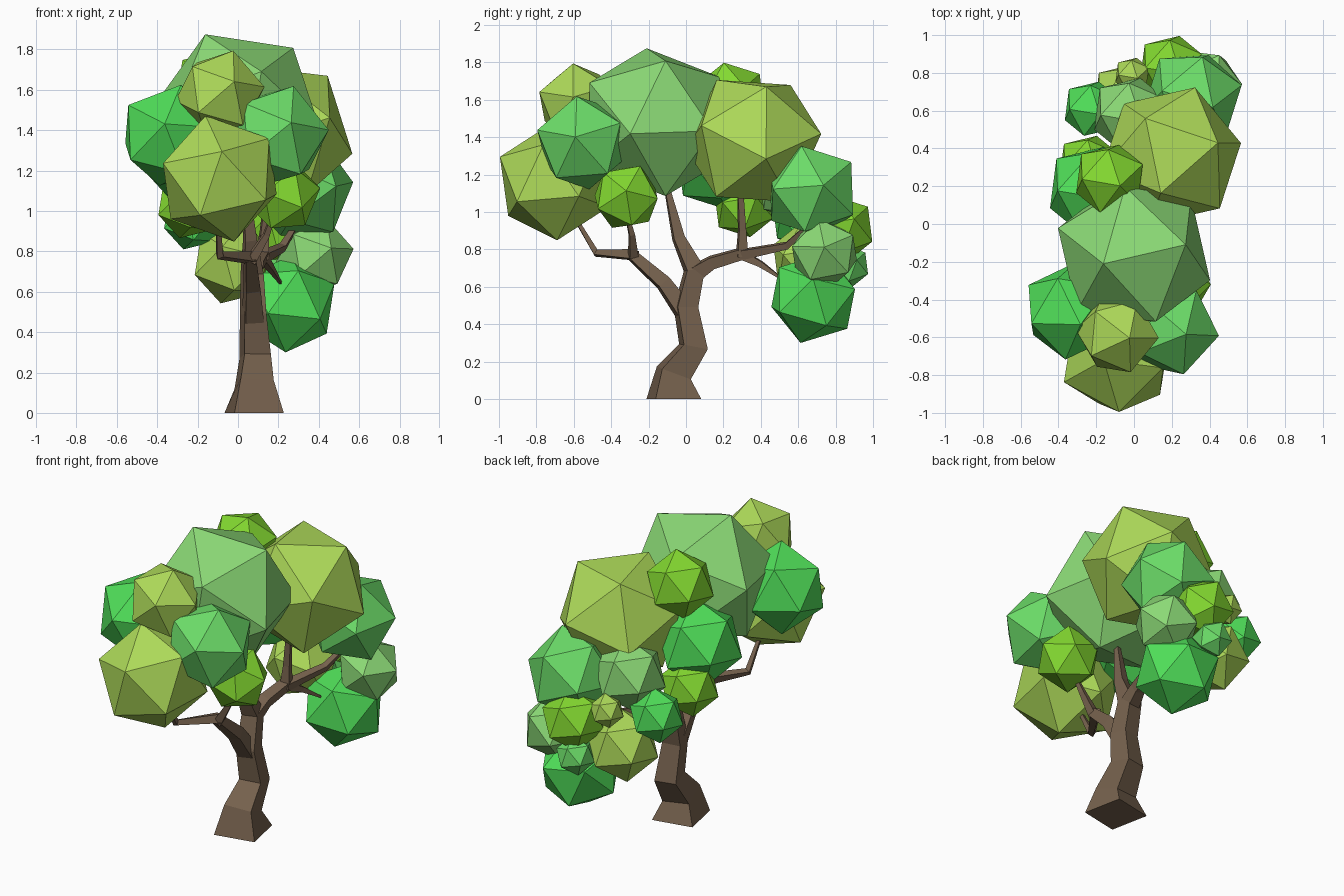
import bpy, bmesh, math
from mathutils import Vector, Matrix

if "Cube" in bpy.data.objects:
    bpy.data.objects.remove(bpy.data.objects["Cube"])


def material(name, rgb):
    m = bpy.data.materials.new(name)
    m.diffuse_color = (*rgb, 1)
    m.use_nodes = True
    m.node_tree.nodes["Principled BSDF"].inputs["Base Color"].default_value = m.diffuse_color
    return m


BARK = material("bark", (0.18, 0.12, 0.075))
LEAF = {
    "sage": material("sage_leaf", (0.26, 0.70, 0.18)),
    "olive": material("olive_leaf", (0.42, 0.70, 0.10)),
    "green": material("green_leaf", (0.15, 0.72, 0.14)),
    "vivid": material("vivid_leaf", (0.08, 0.74, 0.10)),
    "lime": material("lime_leaf", (0.23, 0.70, 0.03)),
}


def finish(bm, name, mat):
    bmesh.ops.recalc_face_normals(bm, faces=bm.faces)
    me = bpy.data.meshes.new(name)
    bm.to_mesh(me)
    bm.free()
    me.materials.append(mat)
    ob = bpy.data.objects.new(name, me)
    bpy.context.collection.objects.link(ob)
    return ob


def frame(a, b):
    """Rotation whose z axis is a and whose x axis leans toward b."""
    z = Vector(a).normalized()
    x = (Vector(b) - z * z.dot(Vector(b))).normalized()
    return Matrix((x, z.cross(x), z)).transposed()


def leaf_ball(name, color, center, r, v1=(0.3, -0.2, 1), v2=(1, 0.4, 0.4)):
    """Icosahedron with one corner along v1 and the next one toward v2."""
    bm = bmesh.new()
    bmesh.ops.create_icosphere(bm, subdivisions=1, radius=r)
    bm.verts.ensure_lookup_table()
    a = bm.verts[0]
    b = a.link_edges[0].other_vert(a)
    rot = frame(v1, v2) @ frame(a.co, b.co).transposed()
    bmesh.ops.transform(bm, matrix=Matrix.Translation(center) @ rot.to_4x4(), verts=bm.verts)
    return finish(bm, name, LEAF[color])


def limb(name, path, sides=4, flat_base=False):
    """Faceted tapering tube through (x, y, z, half width) points."""
    bm = bmesh.new()
    pts = [Vector(p[:3]) for p in path]
    rings = []
    for i, p in enumerate(pts):
        t = (pts[min(i + 1, len(pts) - 1)] - pts[max(i - 1, 0)]).normalized()
        if flat_base and i == 0:
            t = Vector((0, 0, 1))
        f = frame(t, (1, 0.02, 0.01))
        ring = []
        for k in range(sides):
            ang = math.tau * (k + 0.5) / sides + 0.18
            ring.append(bm.verts.new(p + f @ Vector((math.cos(ang), math.sin(ang), 0)) * path[i][3] * 1.23))
        rings.append(ring)
    for lo, hi in zip(rings, rings[1:]):
        for k in range(sides):
            j = (k + 1) % sides
            bm.faces.new((lo[k], lo[j], hi[j], hi[k]))
    bm.faces.new(rings[0])
    bm.faces.new(rings[-1])
    return finish(bm, name, BARK)


# Crooked trunk continuing into the central leader
limb("trunk", [(0.08, -0.065, 0, 0.143), (0.08, -0.065, 0.14, 0.095), (0.085, 0.04, 0.28, 0.076),
               (0.075, 0.0, 0.49, 0.064), (0.07, 0.045, 0.69, 0.056), (0.06, -0.04, 0.86, 0.034),
               (0.04, -0.10, 1.12, 0.016)], flat_base=True)

# Front limb and its forks
limb("front_limb", [(0.075, 0.01, 0.44, 0.055), (0.07, -0.12, 0.62, 0.042), (0.06, -0.29, 0.77, 0.03)])
limb("front_fork", [(0.06, -0.27, 0.77, 0.03), (-0.09, -0.48, 0.78, 0.019), (-0.10, -0.60, 0.98, 0.01)])
limb("front_twig", [(0.06, -0.28, 0.75, 0.028), (0.14, -0.29, 0.88, 0.017), (0.18, -0.32, 1.0, 0.01)])

# Back limb and its forks
limb("back_limb", [(0.07, 0.03, 0.66, 0.05), (0.09, 0.14, 0.73, 0.037), (0.12, 0.31, 0.78, 0.033)])
limb("back_upright", [(0.12, 0.30, 0.76, 0.033), (0.13, 0.30, 0.90, 0.022), (0.15, 0.29, 1.12, 0.016)])
limb("back_fork", [(0.12, 0.29, 0.77, 0.03), (0.22, 0.54, 0.82, 0.02), (0.30, 0.68, 0.95, 0.012)])
limb("back_twig", [(0.12, 0.30, 0.77, 0.028), (0.16, 0.40, 0.72, 0.018), (0.22, 0.53, 0.63, 0.005)])

# Crown: large top masses
leaf_ball("crown_top", "sage", (0, -0.16, 1.48), 0.43, (-0.16, -0.05, 0.39), (0.27, 0.05, 0.33))
leaf_ball("crown_back", "olive", (0.2, 0.36, 1.38), 0.385, (-0.14, 0.2, 0.30), (0.26, 0.06, 0.28))
leaf_ball("crown_front", "olive", (-0.09, -0.705, 1.16), 0.32, (0.01, -0.28, 0.13), (0.26, -0.1, 0.23))

# Crown: front clusters
leaf_ball("front_right_leaves", "green", (0.19, -0.55, 1.37), 0.265, (0.25, -0.04, 0.03), (0.06, -0.03, 0.25))
leaf_ball("front_top_leaves", "olive", (-0.09, -0.58, 1.58), 0.225, (0.07, -0.2, 0.06), (0.07, -0.03, 0.22))
leaf_ball("front_left_leaves", "vivid", (-0.335, -0.46, 1.375), 0.265, (0.05, -0.07, 0.24), (-0.21, -0.07, 0.16))
leaf_ball("front_low_leaves", "lime", (0.22, -0.32, 1.08), 0.19, (0.17, 0, 0.03), (0.03, 0.08, 0.17))

# Crown: left clusters
leaf_ball("left_top_leaves", "lime", (-0.13, 0.24, 1.61), 0.2)
leaf_ball("left_leaves", "vivid", (-0.22, 0.18, 1.25), 0.255)
leaf_ball("left_low_leaves", "lime", (-0.24, 0.31, 1.03), 0.175)

# Crown: back clusters
leaf_ball("back_right_leaves", "green", (0.31, 0.67, 1.11), 0.27, (0.24, 0.06, 0.03), (0.1, -0.05, 0.23))
leaf_ball("back_right_low_leaves", "sage", (0.38, 0.74, 0.78), 0.195, (0.18, 0, 0.03), (0.05, -0.03, 0.17))
leaf_ball("back_hanging_leaves", "vivid", (0.25, 0.68, 0.54), 0.25, (0.2, 0, 0.09), (0.05, 0.08, -0.24))
leaf_ball("back_left_leaves", "vivid", (-0.225, 0.61, 0.96), 0.16)
leaf_ball("back_olive_leaves", "olive", (-0.025, 0.66, 0.745), 0.215)
leaf_ball("back_middle_leaves", "sage", (-0.02, 0.58, 1.15), 0.215)
leaf_ball("back_lime_leaves", "lime", (0.195, 0.83, 0.91), 0.185)
leaf_ball("back_small_olive", "olive", (-0.01, 0.79, 1.0), 0.1)
leaf_ball("back_small_green", "green", (0.15, 0.87, 0.71), 0.115)
